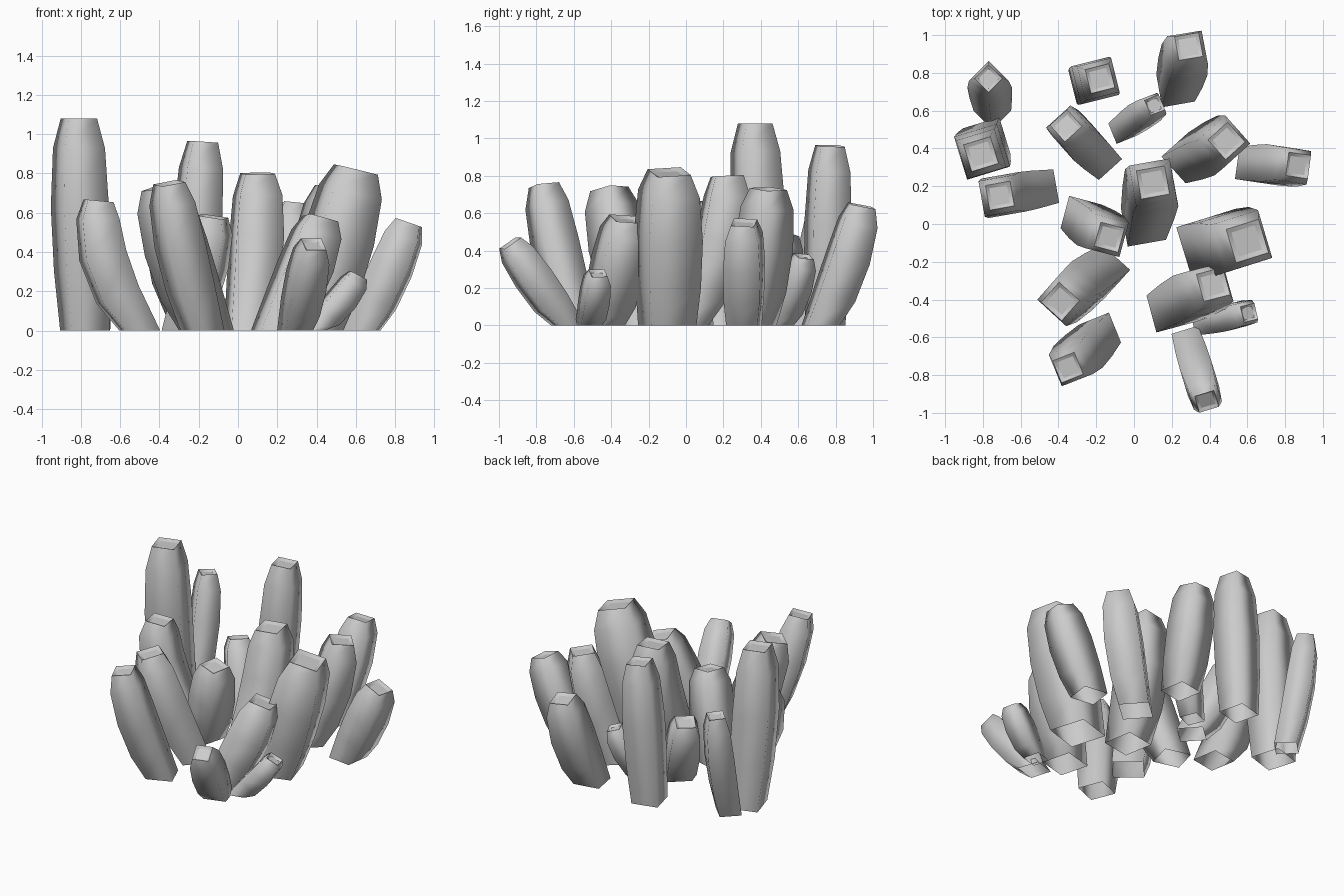
import bpy, bmesh
from math import radians, cos, sin, pi, sqrt
from mathutils import Vector

if "Cube" in bpy.data.objects:
    bpy.data.objects.remove(bpy.data.objects["Cube"])

# base x, base y, tip x, tip y, tip z, half side, turn in degrees, bend
STALKS = [
    (-.75, .60, -.77, .77, .74, .080, 45, 0.6),
    (-.78, .44, -.81, .37, 1.08, .114, 17, 1.0),
    (-.24, .745, -.18, .77, .96, .100, 14, 0.0),
    (.22, .72, .29, .94, .64, .100, 10, 0.4),
    (-.06, .50, .11, .63, .37, .066, 22, 0.4),
    (-.18, .35, -.36, .52, .49, .094, 42, 0.5),
    (.28, .35, .49, .44, .73, .108, 42, 0.6),
    (.63, .31, .87, .31, .55, .096, -8, 0.2),
    (.38, -.10, .60, -.09, .82, .142, 17, 0.1),
    (.05, .00, .10, .22, .80, .117, 10, 1.2),
    (-.50, .185, -.71, .15, .66, .102, 10, 1.3),
    (-.16, -.25, -.39, -.41, .73, .112, 48, 0.4),
    (-.18, -.58, -.35, -.76, .75, .097, 22, 0.4),
    (-.28, .04, -.13, -.07, .58, .101, -15, 0.5),
    (.19, -.45, .42, -.32, .57, .115, 15, 0.4),
    (.37, -.52, .61, -.47, .28, .066, 14, 0.4),
    (.29, -.63, .385, -.94, .44, .083, 17, 0.1),
]
# position along the stalk and relative thickness
RINGS = [(0, .88), (.28, 1.0), (.58, 1.04), (.86, .93), (1, .65)]


def stalk(name, bx, by, tx, ty, h, w, turn, bend):
    base, lean = Vector((bx, by, 0)), Vector((tx - bx, ty - by, 0))
    bm = bmesh.new()
    corners = [Vector((cos(a), sin(a), 0)) * sqrt(2)
               for a in (radians(turn) + pi / 4 + i * pi / 2 for i in range(4))]

    def ring(t, scale, sink=0):
        c = base + lean * (t + bend * t * (1 - t)) + Vector((0, 0, h * t))
        tan = (lean * (1 + bend * (1 - 2 * t)) + Vector((0, 0, h))).normalized()
        q = Vector((0, 0, 1)).rotation_difference(tan)
        out = []
        for k in corners:
            o = k * w * scale
            if t > 0:
                o = q @ o
            out.append(bm.verts.new(c + o - tan * sink))
        return out

    rows = [ring(t, s) for t, s in RINGS]
    rows.append(ring(1, .47, .015))  # shallow dish in the tip
    for a, b in zip(rows, rows[1:]):
        for i in range(4):
            j = (i + 1) % 4
            bm.faces.new((a[i], a[j], b[j], b[i]))
    bm.faces.new(rows[-1])
    for f in bm.faces:
        f.smooth = True
    # crisp edges around the tip
    for r in rows[-2:]:
        for i in range(4):
            bm.edges.get((r[i], r[(i + 1) % 4])).smooth = False
    me = bpy.data.meshes.new(name)
    bm.to_mesh(me)
    bm.free()
    ob = bpy.data.objects.new(name, me)
    bpy.context.collection.objects.link(ob)


# Cluster of leaning open-bottomed stalks
for n, s in enumerate(STALKS, 1):
    stalk(f"stalk_{n:02d}", *s)
